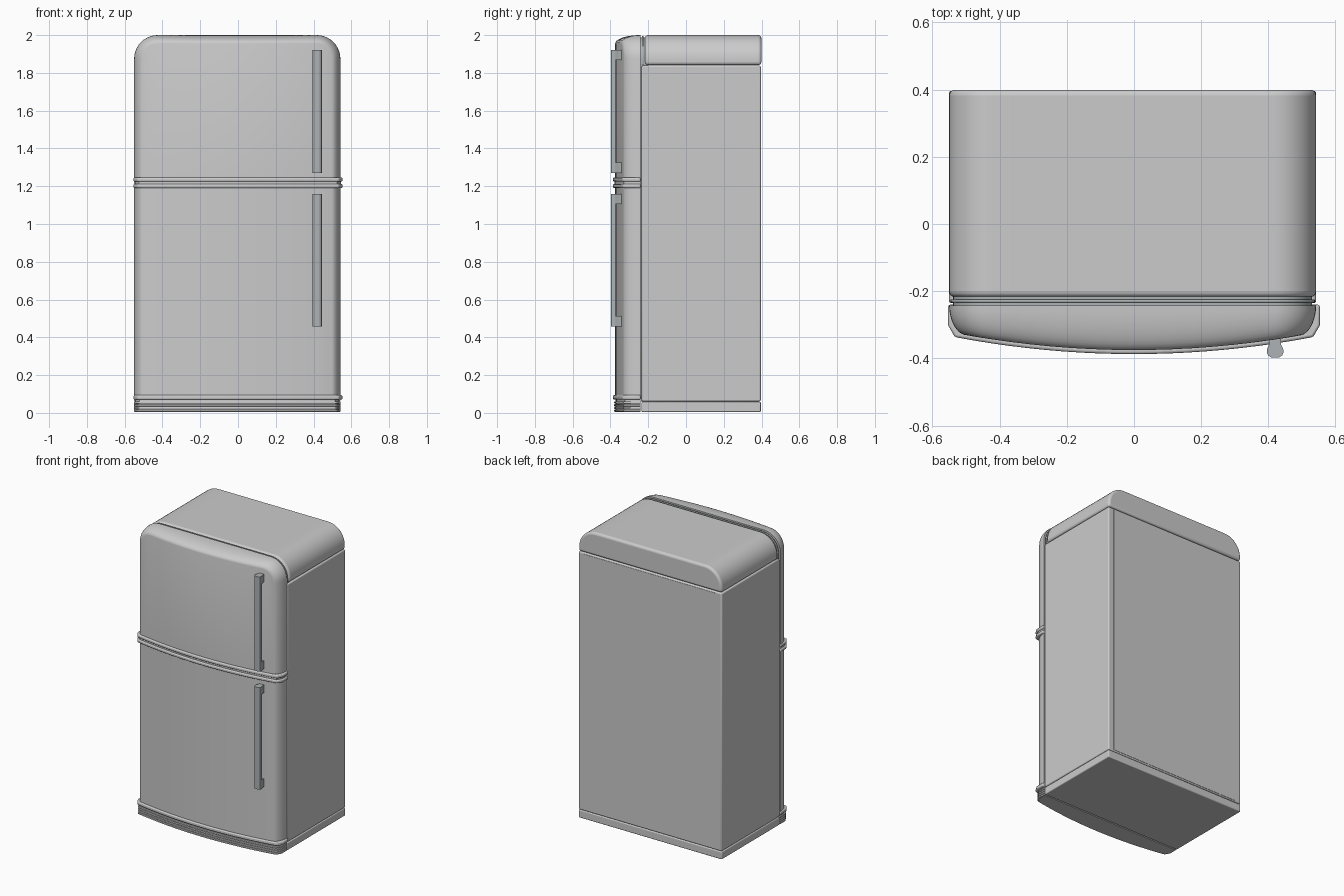
import bpy, bmesh, math

if "Cube" in bpy.data.objects:
    bpy.data.objects.remove(bpy.data.objects["Cube"])

CX = -0.004          # cabinet centre in x
W = 0.546            # cabinet half width
BACK = -0.242        # rear plane of doors


def finish(name, bm, bevel=0.0, segs=3, mat=None):
    bmesh.ops.recalc_face_normals(bm, faces=bm.faces[:])
    me = bpy.data.meshes.new(name)
    bm.to_mesh(me)
    bm.free()
    ob = bpy.data.objects.new(name, me)
    bpy.context.collection.objects.link(ob)
    if mat:
        me.materials.append(mat)
    bpy.ops.object.select_all(action='DESELECT')
    ob.select_set(True)
    bpy.context.view_layer.objects.active = ob
    bpy.ops.object.shade_smooth_by_angle(angle=math.radians(32))
    if bevel:
        m = ob.modifiers.new("bevel", 'BEVEL')
        m.width, m.segments = bevel, segs
        m.limit_method, m.angle_limit = 'ANGLE', math.radians(50)
    return ob


def prism(name, pts, axis, a, b, bevel=0.0, segs=3, mat=None):
    """Extrude a 2D outline along y (points x,z) or z (points x,y)."""
    bm = bmesh.new()
    place = (lambda p, h: (p[0], h, p[1])) if axis == 'y' else (lambda p, h: (p[0], p[1], h))
    lo = [bm.verts.new(place(p, a)) for p in pts]
    hi = [bm.verts.new(place(p, b)) for p in pts]
    bm.faces.new(lo)
    bm.faces.new(hi)
    n = len(pts)
    for i in range(n):
        j = (i + 1) % n
        bm.faces.new((lo[i], lo[j], hi[j], hi[i]))
    return finish(name, bm, bevel, segs, mat)


def rect(x0, x1, y0, y1):
    return [(x0, y0), (x1, y0), (x1, y1), (x0, y1)]


def top_line(w, top, r, flat=14, arc=10):
    """Points left to right along a top edge with rounded corners."""
    xs = [(-w + 2 * w * i / flat, top) for i in range(flat + 1)]
    if r <= 0:
        return [(CX + x, z) for x, z in xs]
    c = w - r
    left = [(-c - r * math.cos(t), top - r + r * math.sin(t))
            for t in [math.pi / 2 * i / arc for i in range(arc + 1)]]
    mid = [(-c + 2 * c * i / flat, top) for i in range(1, flat)]
    right = [(-x, z) for x, z in reversed(left)]
    return [(CX + x, z) for x, z in left + mid + right]


def arch(w, z0, top, r):
    return [(CX - w, z0)] + top_line(w, top, r) + [(CX + w, z0)]


def bow(x, front):
    return front + 0.05 * (x / 0.53) ** 2


chrome = bpy.data.materials.new("metal_grey")
chrome.diffuse_color = (0.42, 0.45, 0.46, 1)
chrome.use_nodes = True
chrome.node_tree.nodes["Principled BSDF"].inputs["Base Color"].default_value = chrome.diffuse_color

# Cabinet: plinth, main box, back panel and rounded cap
x0, x1 = CX - W, CX + W
prism("cabinet_plinth", rect(x0, x1, -0.235, 0.396), 'z', 0.005, 0.059, 0.006)
prism("cabinet_box", rect(x0, x1, -0.235, 0.396), 'z', 0.061, 1.838, 0.008)
prism("back_panel", rect(-0.5, 0.5, 0.07, 1.83), 'y', 0.38, 0.398)
prism("cabinet_cap", arch(W, 1.841, 2.0, 0.13), 'y', -0.217, 0.399, 0.016, 4)
# Recessed seals between cap and doors
prism("door_seal", arch(W - 0.012, 0.06, 1.988, 0.118), 'y', -0.246, -0.2, mat=chrome)
prism("seal_rib", arch(W - 0.004, 1.841, 1.996, 0.126), 'y', -0.234, -0.224, 0.003, 2, chrome)


def door(name, z0, top, r, front=-0.375, inset=0.045, rings=9):
    """Bowed door lofted from back to front with a soft elliptical edge."""
    bm = bmesh.new()
    loops = []
    for k in range(rings + 1):
        t = math.pi / 2 * k / rings
        d = inset * (1 - math.cos(t))
        line = top_line(W - d, top - (d if r else 0), max(r - d, 0))
        pts = line + [(x, z0) for x, _ in reversed(line)]
        loops.append([bm.verts.new((x, BACK + (bow(x, front) - BACK) * math.sin(t), z))
                      for x, z in pts])
    n = len(loops[0])
    for a, b in zip(loops, loops[1:]):
        for i in range(n):
            j = (i + 1) % n
            bm.faces.new((a[i], a[j], b[j], b[i]))
    f = loops[-1]
    for i in range(n // 2 - 1):
        bm.faces.new((f[i], f[i + 1], f[n - 2 - i], f[n - 1 - i]))
    bm.faces.new(loops[0])
    return finish(name, bm)


door("freezer_door", 1.235, 2.0, 0.125)
door("fridge_door", 0.085, 1.2, 0)


def bowed_slab(name, z0, z1, w, front, cx=0.0, bevel=0.005, mat=None):
    """Flat slab following the curve of the doors."""
    e = w - 0.02
    curve = [(-e + 2 * e * i / 20) for i in range(21)]
    y = bow(e, front)
    pts = [(-w, BACK + 0.002), (-w, y + 0.035)] + [(x, bow(x, front)) for x in curve] \
        + [(w, y + 0.035), (w, BACK + 0.002)]
    return prism(name, [(cx + x, v) for x, v in pts], 'z', z0, z1, bevel, 3, mat)


# Trim bands between the doors and under the lower door
for name, z0, z1 in (("middle_trim_upper", 1.224, 1.246),
                     ("middle_trim_lower", 1.19, 1.212),
                     ("bottom_trim", 0.07, 0.094)):
    bowed_slab(name, z0, z1, 0.553, -0.387, bevel=0.007)
bowed_slab("middle_trim_core", 1.195, 1.24, 0.545, -0.378, bevel=0)

# Ribbed kick plate
bowed_slab("kick_plate_core", 0.005, 0.075, 0.538, -0.372, CX, 0)
for i in range(4):
    z = 0.006 + i * 0.0145
    bowed_slab(f"kick_plate_rib_{i + 1}", z, z + 0.0115, 0.546, -0.38, CX, 0.003)

# Handles: long bar with a mount at each end
half = [(0.012, -0.397), (0.021, -0.391), (0.025, -0.382), (0.024, -0.372)]
foot = half + [(0.018, -0.36), (0.016, -0.335)]


def section(h):
    return [(0.42 + x, y) for x, y in h] + [(0.42 - x, y) for x, y in reversed(h)]


for name, z0, z1 in (("freezer", 1.27, 1.922), ("fridge", 0.457, 1.16)):
    prism(name + "_handle_bar", section(half), 'z', z0 + 0.05, z1 - 0.05, mat=chrome)
    prism(name + "_handle_lower_mount", section(foot), 'z', z0, z0 + 0.055, mat=chrome)
    prism(name + "_handle_upper_mount", section(foot), 'z', z1 - 0.055, z1, mat=chrome)
